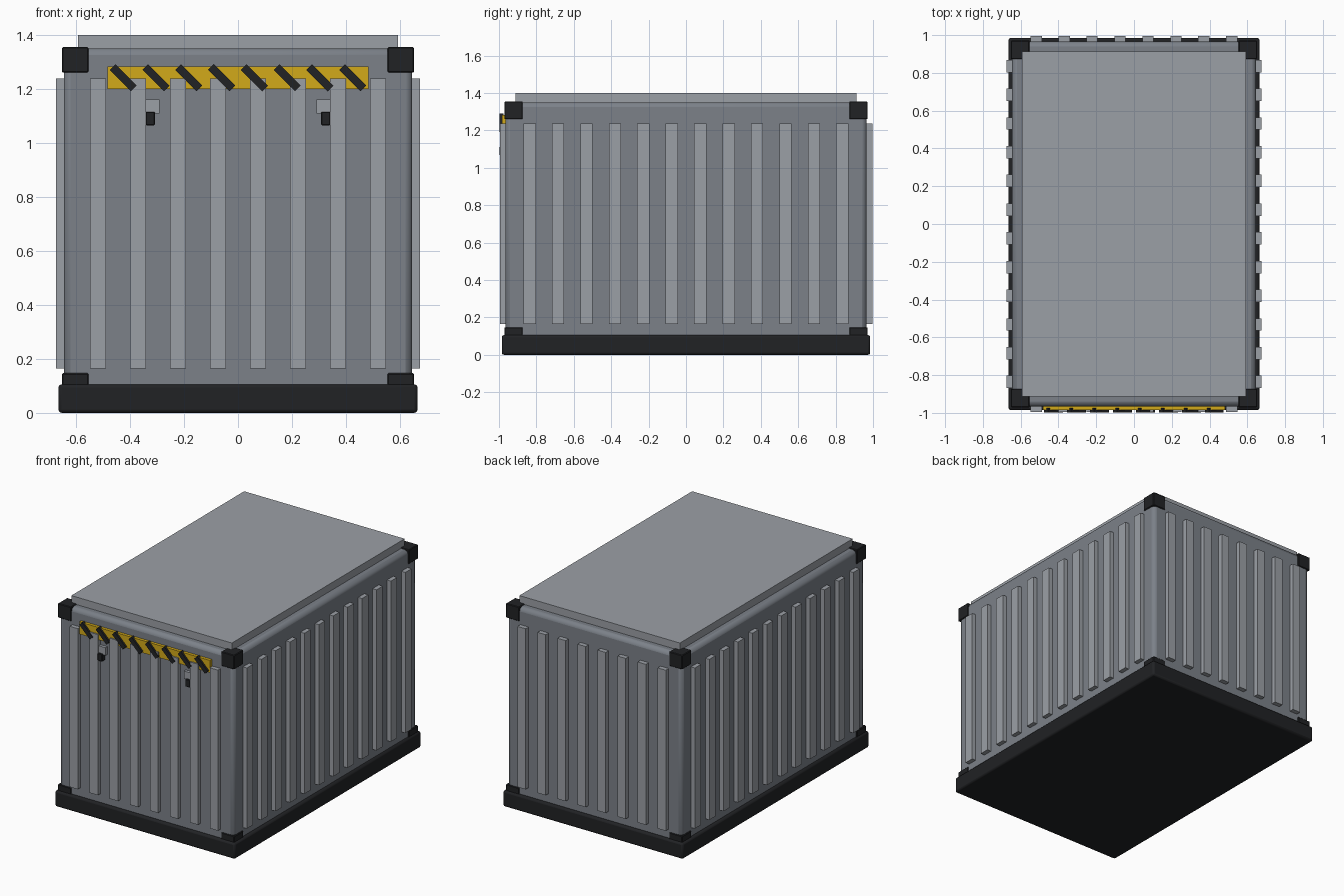
import bpy
from math import radians

if "Cube" in bpy.data.objects:
    bpy.data.objects.remove(bpy.data.objects["Cube"])


def material(name, colour):
    m = bpy.data.materials.new(name)
    m.diffuse_color = (*colour, 1)
    m.use_nodes = True
    m.node_tree.nodes["Principled BSDF"].inputs["Base Color"].default_value = m.diffuse_color
    return m


STEEL = material("steel", (0.20, 0.22, 0.25))
LIGHT = material("light_steel", (0.33, 0.35, 0.38))
DARK = material("dark", (0.015, 0.016, 0.018))
YELLOW = material("yellow", (0.65, 0.40, 0.01))


def box(name, lo, hi, mat, bevel=0, segments=1, tilt=0):
    """Axis-aligned box from its low to high corner, optionally tilted about y."""
    centre = [(a + b) / 2 for a, b in zip(lo, hi)]
    bpy.ops.mesh.primitive_cube_add(size=1, location=centre)
    ob = bpy.context.object
    ob.name = name
    ob.scale = [b - a for a, b in zip(lo, hi)]
    bpy.ops.object.transform_apply(location=False, rotation=False, scale=True)
    ob.rotation_euler.y = tilt
    ob.data.materials.append(mat)
    if bevel:
        mod = ob.modifiers.new("Bevel", "BEVEL")
        mod.width = bevel
        mod.segments = segments
    if segments > 1:
        bpy.ops.object.shade_smooth_by_angle(angle=radians(40))
    return ob


# Main masses: skid base, body shell and roof plate
box("base_skid", (-0.665, -0.985, 0), (0.665, 0.985, 0.106), DARK, 0.012, 2)
box("body_shell", (-0.645, -0.965, 0.08), (0.645, 0.965, 1.35), STEEL, 0.025, 2)
box("roof_plate", (-0.593, -0.912, 1.33), (0.593, 0.912, 1.4), LIGHT)

# Corner castings, top and bottom
for sx in (-1, 1):
    for sy in (-1, 1):
        for label, z0, z1 in (("bottom", 0.05, 0.147), ("top", 1.26, 1.355)):
            x, y = sx * 0.603, sy * 0.922
            box(label + "_corner_casting", (x - 0.049, y - 0.049, z0),
                (x + 0.049, y + 0.049, z1), DARK, 0.004)

# Corrugation ribs on the end walls
for i in range(8):
    x = -0.518 + i * 0.148
    for name, y0, y1 in (("front_rib", -0.994, -0.94), ("back_rib", 0.94, 0.996)):
        box(name, (x - 0.03, y0, 0.165), (x + 0.03, y1, 1.238), LIGHT)

# Corrugation ribs on the side walls
for i in range(12):
    y = -0.836 + i * 0.152
    for name, x0, x1 in (("left_rib", -0.674, -0.62), ("right_rib", 0.62, 0.674)):
        box(name, (x0, y - 0.033, 0.165), (x1, y + 0.033, 1.238), LIGHT)

# Hazard band with diagonal bars above the front wall
box("hazard_band", (-0.483, -0.985, 1.2), (0.483, -0.95, 1.282), YELLOW)
for i in range(8):
    x = -0.425 + i * 0.1214
    box("hazard_bar", (x - 0.056, -0.998, 1.226), (x + 0.056, -0.975, 1.256),
        DARK, tilt=radians(45))

# Latches on the front wall
for s in (-1, 1):
    x = s * 0.325
    box("latch_plate", (x - 0.035, -0.985, 1.108), (x + 0.035, -0.95, 1.16), LIGHT)
    box("latch_handle", (x - 0.017, -0.996, 1.065), (x + 0.017, -0.95, 1.115), DARK, 0.003)
